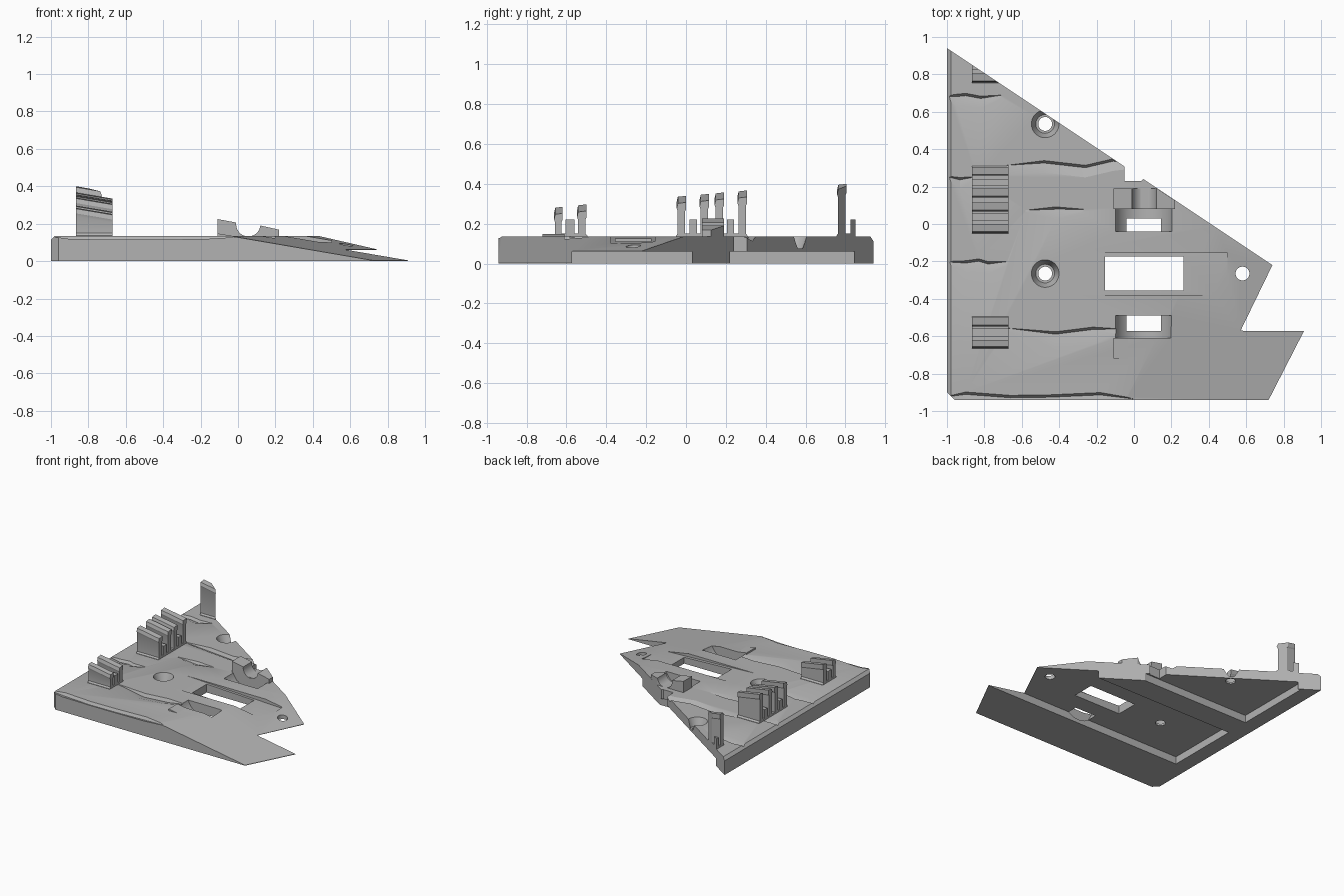
import bpy, bmesh, math
from mathutils import Vector

if "Cube" in bpy.data.objects:
    bpy.data.objects.remove(bpy.data.objects["Cube"])

TOP = 0.135
mat = bpy.data.materials.new("plain grey")
mat.diffuse_color = (0.45, 0.45, 0.45, 1)
mat.use_nodes = True
mat.node_tree.nodes["Principled BSDF"].inputs["Base Color"].default_value = mat.diffuse_color


def finish(bm, name):
    bmesh.ops.recalc_face_normals(bm, faces=bm.faces[:])
    me = bpy.data.meshes.new(name)
    bm.to_mesh(me)
    bm.free()
    ob = bpy.data.objects.new(name, me)
    me.materials.append(mat)
    bpy.context.collection.objects.link(ob)
    return ob


def prism(points, direction):
    """Extrude a closed outline of 3D points along a direction."""
    bm = bmesh.new()
    face = bm.faces.new([bm.verts.new(p) for p in points])
    new = bmesh.ops.extrude_face_region(bm, geom=[face])["geom"]
    bmesh.ops.translate(bm, vec=direction,
                        verts=[g for g in new if isinstance(g, bmesh.types.BMVert)])
    return bm


def box(x0, x1, y0, y1, z0, z1):
    return prism([(x0, y0, z0), (x1, y0, z0), (x1, y1, z0), (x0, y1, z0)], (0, 0, z1 - z0))


def trim(bm, point, normal):
    """Remove everything on the normal side of a plane and close the cut."""
    geom = bm.verts[:] + bm.edges[:] + bm.faces[:]
    bmesh.ops.bisect_plane(bm, geom=geom, dist=1e-5, plane_co=point,
                           plane_no=Vector(normal).normalized(), clear_outer=True)
    bmesh.ops.holes_fill(bm, edges=[e for e in bm.edges if e.is_boundary], sides=0)


def lathe(x, y, r0, z0, r1, z1):
    """Vertical round cutter, straight or conical."""
    bm = bmesh.new()
    bmesh.ops.create_cone(bm, cap_ends=True, segments=40, radius1=r0, radius2=r1, depth=z1 - z0)
    bmesh.ops.translate(bm, vec=(x, y, (z0 + z1) / 2), verts=bm.verts[:])
    return bm


def cut(ob, bm):
    tool = finish(bm, "cutter")
    tool.hide_render = True
    mod = ob.modifiers.new("cut", 'BOOLEAN')
    mod.operation, mod.solver, mod.object = 'DIFFERENCE', 'EXACT', tool
    bpy.context.view_layer.objects.active = ob
    bpy.ops.object.modifier_apply(modifier=mod.name)
    bpy.data.objects.remove(tool)


def crack(points, width, depth):
    """Jagged wedge: steep wall on the back side, gentle ramp to the front."""
    bm = bmesh.new()
    rings = []
    for i, (x, y) in enumerate(points):
        k = 0.1 if i in (0, len(points) - 1) else 1
        rings.append([bm.verts.new(p) for p in (
            (x, y, TOP + 0.002), (x, y - 0.014 * k, TOP - depth * k),
            (x, y - 0.02 - width * k, TOP + 0.002))])
    for a, b in zip(rings, rings[1:]):
        for i in range(3):
            j = (i + 1) % 3
            bm.faces.new((a[i], a[j], b[j], b[i]))
    bm.faces.new(rings[0])
    bm.faces.new(rings[-1])
    return bm


# base plate outline with diagonal rear edge and stepped right edge
outline = [(-1, -0.90), (-0.96, -0.94), (0.72, -0.94), (0.91, -0.57), (0.57, -0.57),
           (0.74, -0.22), (0.05, 0.24), (0.04, 0.23), (-0.05, 0.23), (-0.05, 0.307), (-1, 0.94)]
bm = prism([(x, y, 0) for x, y in outline], (0, 0, TOP))
trim(bm, (0.72, -0.94, 0.004), (0.171, -0.0877, 1))   # ramp to the right
trim(bm, (-1, 0, TOP - 0.022), (-1, 0, 1))            # left edge chamfer
plate = finish(bm, "base_plate")

# recesses underneath
cut(plate, box(-0.88, 1.3, -0.571, 0.03, -0.1, 0.06))
cut(plate, box(-0.88, 1.3, 0.22, 0.845, -0.1, 0.06))

# shallow ramped channel and its window
cut(plate, prism([(-0.35, -0.38, TOP), (0.5, -0.38, 0.1), (0.5, -0.38, 0.3), (-0.35, -0.38, 0.3)],
                 (0, 0.225, 0)))
cut(plate, box(-0.155, 0.265, -0.355, -0.175, -0.2, 0.4))

# round-bottomed wells
for y0, y1 in ((-0.04, 0.085), (-0.61, -0.49)):
    ring = [(0.052 + 0.16 * math.cos(a), y0, 0.19 + 0.16 * math.sin(a))
            for a in (2 * math.pi * i / 48 for i in range(48))]
    cut(plate, prism(ring, (0, y1 - y0, 0)))

# screw holes, two of them countersunk
for x, y, sunk in ((-0.475, 0.535, True), (-0.475, -0.265, True), (0.58, -0.265, False)):
    cut(plate, lathe(x, y, 0.037, -0.2, 0.037, 0.4))
    if sunk:
        cut(plate, lathe(x, y, 0.05, 0.075, 0.075, TOP + 0.003))

# weathered cracks across the top
cracks = [
    ([(-1.02, 0.685), (-0.95, 0.695), (-0.9, 0.70), (-0.82, 0.685), (-0.71, 0.69)], 0.05, 0.02),
    ([(-1.02, 0.26), (-0.93, 0.25), (-0.84, 0.255)], 0.05, 0.02),
    ([(-1.02, -0.2), (-0.9, -0.195), (-0.83, -0.185), (-0.78, -0.2), (-0.68, -0.2)], 0.05, 0.02),
    ([(-0.68, 0.315), (-0.48, 0.34), (-0.26, 0.315), (-0.11, 0.35), (0.02, 0.32)], 0.05, 0.025),
    ([(-0.58, 0.075), (-0.42, 0.093), (-0.27, 0.08)], 0.05, 0.02),
    ([(-0.68, -0.555), (-0.42, -0.575), (-0.22, -0.55), (-0.08, -0.56)], 0.08, 0.025),
    ([(-1.02, -0.925), (-0.9, -0.897), (-0.66, -0.915), (-0.45, -0.912), (-0.18, -0.9),
      (0.05, -0.94)], 0.12, 0.022),
]
for pts, w, d in cracks:
    cut(plate, crack(pts, w, d))

DIAGONAL = ((-1, 0.94, 0), (0.667, 1, 0))

# slotted clips: posts given as (front y, back y, height)
clips = {
    "front_clip": [(-0.66, -0.62, 0.285), (-0.605, -0.56, 0.22), (-0.545, -0.5, 0.297)],
    "middle_clip": [(-0.045, 0, 0.34), (0.017, 0.055, 0.22), (0.07, 0.115, 0.35),
                    (0.145, 0.19, 0.357), (0.205, 0.24, 0.22), (0.26, 0.305, 0.367)],
    "rear_clip": [(0.76, 0.805, 0.40), (0.825, 0.85, 0.22)],
}
for name, posts in clips.items():
    floor = 0.15
    prof = [(posts[0][0] - 0.006, 0.1), (posts[0][0] - 0.006, floor - 0.012)]
    for a, b, z in posts:
        if z > 0.25:    # tall posts have a slight hooked head
            prof += [(a + 0.003, floor), (a + 0.003, z - 0.045), (a - 0.002, z - 0.03),
                     (a + 0.004, z - 0.005), (b, z), (b, z - 0.035), (b - 0.005, z - 0.045),
                     (b - 0.005, floor)]
        else:
            prof += [(a, floor), (a, z), (b, z), (b, floor)]
    prof += [(posts[-1][1] + 0.006, floor - 0.012), (posts[-1][1] + 0.006, 0.1)]
    bm = prism([(-0.865, y, z) for y, z in prof], (0.195, 0, 0))
    for v in bm.verts:  # heads slope down to the right
        if v.co.z > 0.23 and v.co.x > -0.8:
            v.co.z -= 0.033
    if name == "rear_clip":
        trim(bm, *DIAGONAL)
    finish(bm, name)

# cradle with a round trough
arc = [(0.055 + 0.065 * math.cos(a), 0.08, 0.197 + 0.065 * math.sin(a))
       for a in (math.radians(172 + 182 * i / 16) for i in range(17))]
bm = prism([(-0.11, 0.08, 0.08), (-0.11, 0.08, 0.225)] + arc
           + [(0.11, 0.08, 0.193), (0.22, 0.08, 0.168), (0.22, 0.08, 0.08)][1:], (0, 0.11, 0))
trim(bm, *DIAGONAL)
finish(bm, "cradle")

# low sloping stop beside the front well
finish(prism([(-0.11, -0.72, 0.1), (-0.11, -0.72, 0.148), (0.03, -0.72, 0.125), (0.03, -0.72, 0.1)],
             (0, 0.11, 0)), "stop_block")

for ob in bpy.data.objects:
    ob.select_set(True)
bpy.context.view_layer.objects.active = plate
bpy.ops.object.shade_smooth_by_angle(angle=math.radians(25))
